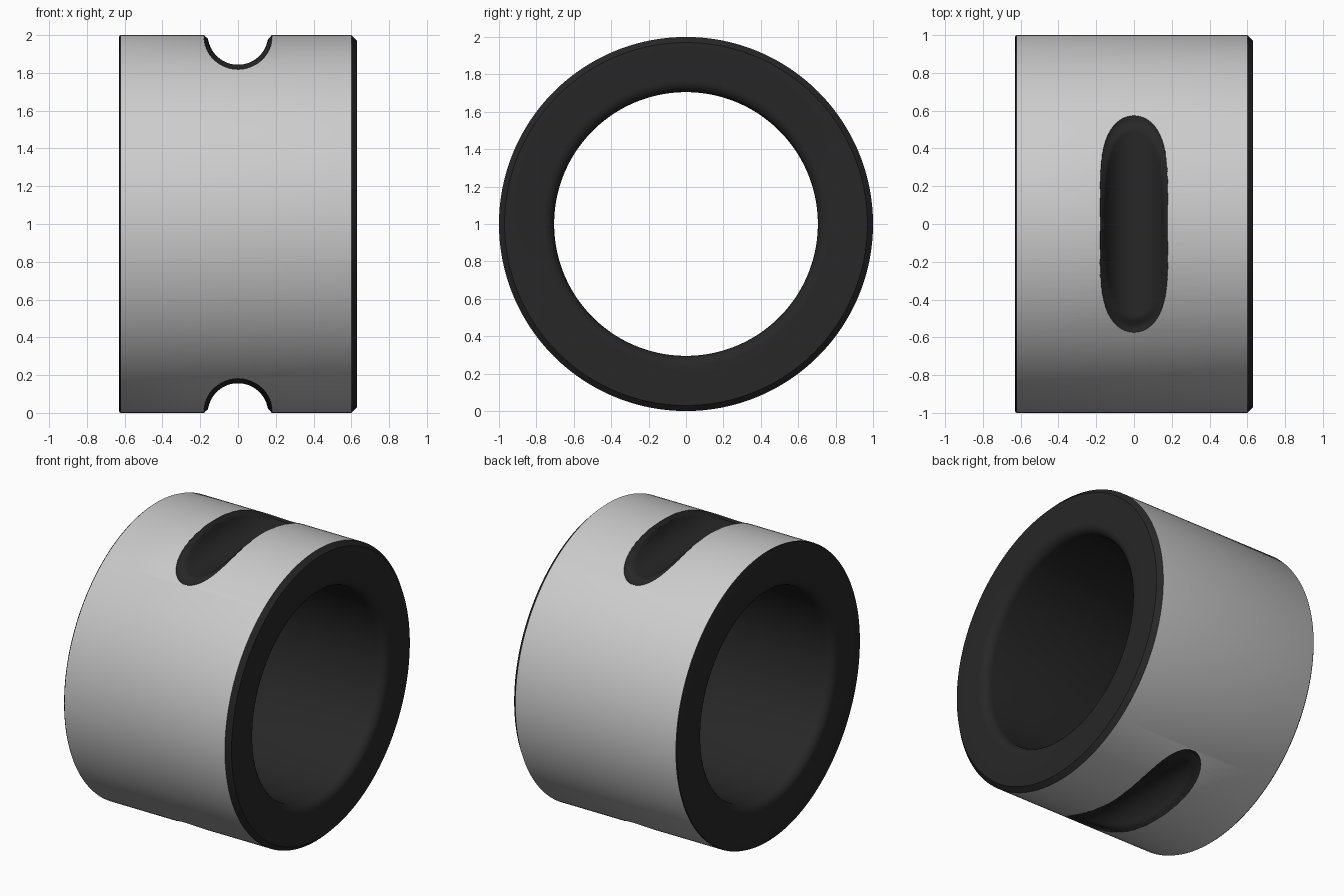
import bpy, bmesh
from math import sin, cos, pi, hypot
from mathutils import Vector

if "Cube" in bpy.data.objects:
    bpy.data.objects.remove(bpy.data.objects["Cube"])


def make_object(name, bm):
    bmesh.ops.recalc_face_normals(bm, faces=bm.faces)
    mesh = bpy.data.meshes.new(name)
    bm.to_mesh(mesh)
    bm.free()
    ob = bpy.data.objects.new(name, mesh)
    bpy.context.collection.objects.link(ob)
    return ob


def material(name, colour):
    mat = bpy.data.materials.new(name)
    mat.diffuse_color = colour
    mat.use_nodes = True
    mat.node_tree.nodes["Principled BSDF"].inputs["Base Color"].default_value = mat.diffuse_color
    return mat


# Ring profile (x, radius): rounded bore mouths, chamfered right rim
BORE, F, HALF = 0.705, 0.06, 0.63
arc = [i * pi / 12 for i in range(7)]
profile = [(HALF - F + F * sin(a), BORE + F - F * cos(a)) for a in arc]
profile += [(HALF, 0.97), (0.60, 1.0), (-0.62, 1.0), (-0.627, 0.997), (-HALF, 0.99)]
profile += [(-HALF + F - F * cos(a), BORE + F - F * sin(a)) for a in arc]

SEG = 192
bm = bmesh.new()
rings = []
for k in range(SEG):
    t = 2 * pi * k / SEG
    rings.append([bm.verts.new((x, r * cos(t), r * sin(t))) for x, r in profile])
n = len(profile)
for k in range(SEG):
    a, b = rings[k], rings[(k + 1) % SEG]
    for i in range(n):
        j = (i + 1) % n
        bm.faces.new((a[i], a[j], b[j], b[i]))
ring = make_object("ring", bm)


# Slot cutters: round bars along y, flaring at the surface to bevel the slot rim
def slot_cutter(name, side):
    bm = bmesh.new()
    rows, count, steps, rad = [], 64, 130, 0.16
    for iy in range(steps + 1):
        y = -0.65 + 1.3 * iy / steps
        row = []
        for k in range(count):
            s = 2 * pi * (k + 0.37) / count
            rho = hypot(y, 1.003 + rad * sin(s))
            r = rad + min(0.024, max(0.0, rho - 0.98))
            row.append(bm.verts.new((r * cos(s), y + 0.0013, side * (1.003 + r * sin(s)))))
        rows.append(row)
    for a, b in zip(rows, rows[1:]):
        for k in range(count):
            j = (k + 1) % count
            bm.faces.new((a[k], a[j], b[j], b[k]))
    bm.faces.new(rows[0])
    bm.faces.new(rows[-1])
    ob = make_object(name, bm)
    ob.hide_render = True
    return ob


bpy.context.view_layer.objects.active = ring
ring.select_set(True)
for name, side in (("top_slot_cutter", 1), ("bottom_slot_cutter", -1)):
    cutter = slot_cutter(name, side)
    mod = ring.modifiers.new(name, "BOOLEAN")
    mod.operation = "DIFFERENCE"
    mod.solver = "EXACT"
    mod.object = cutter
    bpy.ops.object.modifier_apply(modifier=mod.name)
    bpy.data.objects.remove(cutter)

# Grey outer band, black everywhere else
mesh = ring.data
mesh.materials.clear()
mesh.materials.append(material("grey_metal", (0.8, 0.8, 0.8, 1)))
mesh.materials.append(material("black_metal", (0.02, 0.02, 0.02, 1)))
for p in mesh.polygons:
    outer = all(hypot(mesh.vertices[v].co.y, mesh.vertices[v].co.z) > 0.9995 for v in p.vertices)
    radial = Vector((0, p.center.y, p.center.z)).normalized()
    on_band = outer and p.normal.dot(radial) > 0.98
    p.material_index = 0 if on_band else 1

bpy.ops.object.shade_smooth_by_angle(angle=pi / 6)
ring.location.z = 1.0
